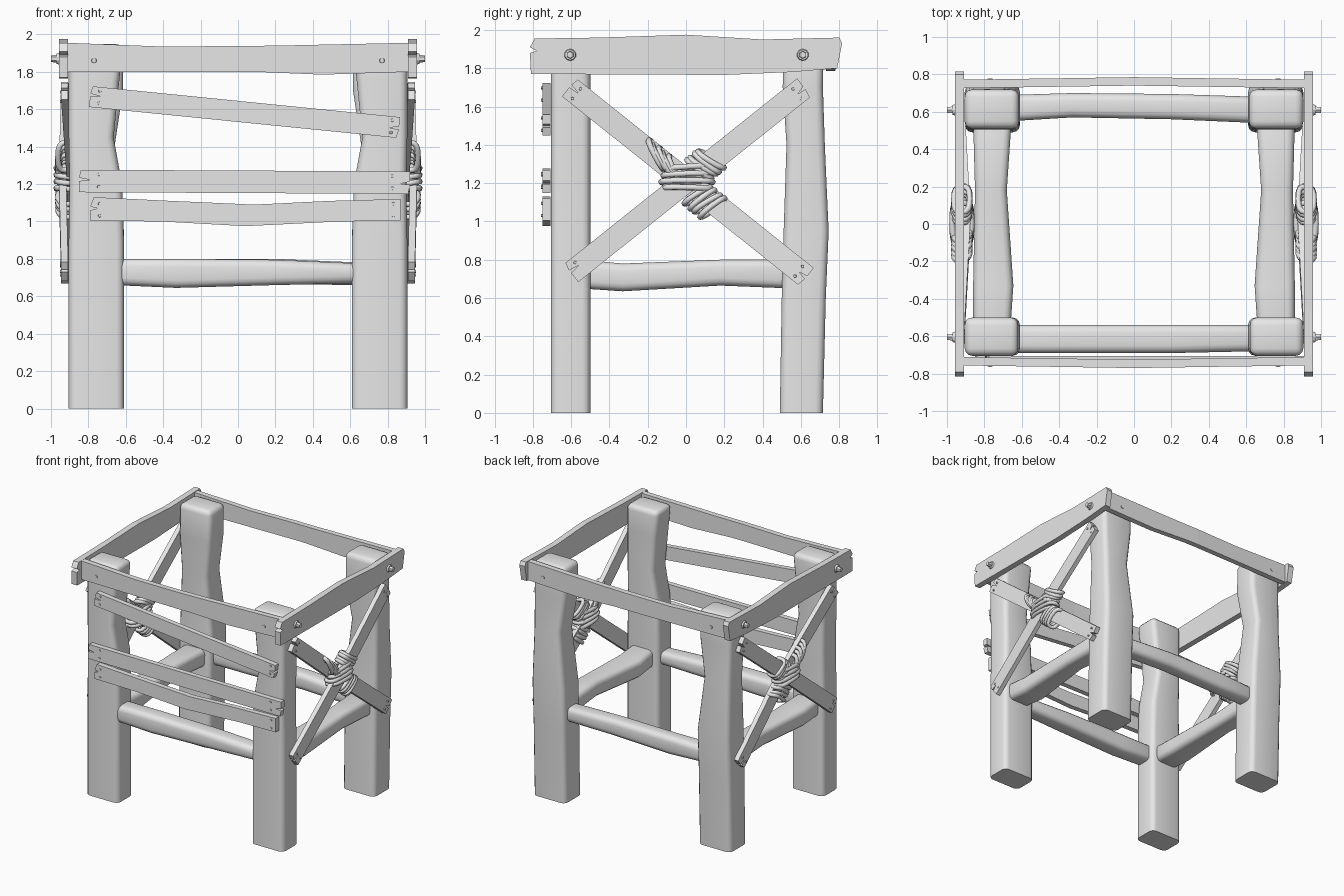
import bpy, bmesh, math
from mathutils import Vector

cube = bpy.data.objects.get("Cube")
if cube:
    bpy.data.objects.remove(cube, do_unlink=True)

GREY = (0.8, 0.8, 0.8, 1)
mat = bpy.data.materials.new("plain grey")
mat.use_nodes = True
mat.diffuse_color = GREY
mat.node_tree.nodes["Principled BSDF"].inputs["Base Color"].default_value = GREY


def finish(bm, name, place, smooth=None):
    """Map local coordinates to the model and make an object."""
    for v in bm.verts:
        v.co = Vector(place(*v.co))
    bmesh.ops.recalc_face_normals(bm, faces=bm.faces)
    me = bpy.data.meshes.new(name)
    bm.to_mesh(me)
    bm.free()
    me.materials.append(mat)
    ob = bpy.data.objects.new(name, me)
    bpy.context.collection.objects.link(ob)
    if smooth:
        bpy.ops.object.select_all(action='DESELECT')
        ob.select_set(True)
        bpy.context.view_layer.objects.active = ob
        bpy.ops.object.shade_smooth_by_angle(angle=math.radians(smooth))


def timber(name, stations, place, bevel=0.04, flat_start=False):
    """Rough-hewn beam: rectangles (w, u0, u1, v0, v1) lofted along w, edges rounded."""
    bm = bmesh.new()
    rings = [[bm.verts.new((u, v, w)) for u, v in ((a, c), (b, c), (b, d), (a, d))]
             for w, a, b, c, d in stations]
    for r, s in zip(rings, rings[1:]):
        for i in range(4):
            j = (i + 1) % 4
            bm.faces.new((r[i], r[j], s[j], s[i]))
    bm.faces.new(rings[0])
    bm.faces.new(rings[-1])
    bmesh.ops.recalc_face_normals(bm, faces=bm.faces)
    start = set(rings[0])
    edges = [e for e in bm.edges if e.calc_face_angle() > 0.8
             and not (flat_start and set(e.verts) <= start)]
    bmesh.ops.bevel(bm, geom=edges, offset=bevel, segments=3, profile=0.5, affect='EDGES')
    finish(bm, name, place, 40)


def plank(name, outline, thick, place, bend=0.0, half=1.0):
    """Board cut from an outline (u, v); the middle can bow by bend."""
    bm = bmesh.new()
    face = bm.faces.new([bm.verts.new((u, v, 0)) for u, v in outline])
    ext = bmesh.ops.extrude_face_region(bm, geom=[face])["geom"]
    for v in ext:
        if isinstance(v, bmesh.types.BMVert):
            v.co.z = thick
    for cut in (-0.4, 0, 0.4):
        bmesh.ops.bisect_plane(bm, geom=bm.verts[:] + bm.edges[:] + bm.faces[:],
                               plane_co=(cut * half, 0, 0), plane_no=(1, 0, 0))
    for v in bm.verts:
        v.co.z += bend * max(0, 1 - abs(v.co.x) / half)
    finish(bm, name, place)


def split_ends(L, w):
    """Straight slat outline with a splintered notch at each end."""
    return [(-L, -w), (L - .01, -w), (L, -w * .2), (L - .05, -w * .1), (L, w * .1),
            (L, w), (-L + .01, w), (-L, w * .3), (-L + .06, w * .1), (-L, 0)]


def peg(name, centre, axis, r, depth, sides=6):
    """Nail or bolt head along the x or y axis."""
    bm = bmesh.new()
    bmesh.ops.create_cone(bm, cap_ends=True, segments=sides, radius1=r, radius2=r * .85, depth=depth)
    cx, cy, cz = centre
    if axis == 'x':
        s = math.copysign(1, cx)
        finish(bm, name, lambda a, b, c: (cx + s * c, cy + a, cz + b))
    else:
        s = math.copysign(1, cy)
        finish(bm, name, lambda a, b, c: (cx + a, cy + s * c, cz + b))


def strand(name, centre, direction, half, depth, s, lean=0.0):
    """One turn of rope: a flattened loop around the braces in the side plane."""
    cu = bpy.data.curves.new(name, 'CURVE')
    cu.dimensions = '3D'
    cu.bevel_depth = 0.016
    cu.bevel_resolution = 1
    sp = cu.splines.new('POLY')
    n = 16
    sp.points.add(n - 1)
    dy, dz = math.cos(direction), math.sin(direction)
    for i, p in enumerate(sp.points):
        a = 2 * math.pi * i / n
        c, q = math.cos(a), math.sin(a)
        t = half * math.copysign(abs(c) ** 0.7, c)
        x = 0.92 + depth * math.copysign(abs(q) ** 0.7, q)
        k = lean * q
        p.co = (s * x, centre[0] + t * dy - k * dz, centre[1] + t * dz + k * dy, 1)
    sp.use_cyclic_u = True
    cu.materials.append(mat)
    sp.use_smooth = True
    bpy.context.collection.objects.link(bpy.data.objects.new(name, cu))


# Corner posts
front_post = [(0, .61, .905, .5, .705), (.9, .61, .905, .5, .705), (1.2, .62, .9, .5, .705),
              (1.45, .665, .905, .5, .705), (1.75, .635, .905, .5, .705), (1.95, .615, .905, .5, .705)]
back_post = [(0, .61, .905, .49, .715), (.6, .61, .905, .5, .73), (.95, .61, .905, .51, .745),
             (1.4, .66, .9, .525, .725), (1.7, .615, .905, .505, .715), (1.95, .615, .905, .51, .72)]
for s, side in ((1, "left"), (-1, "right")):
    timber(f"front_{side}_post", front_post, lambda u, v, w, s=s: (s * u, -v, w), flat_start=True)
    timber(f"back_{side}_post", back_post, lambda u, v, w, s=s: (s * u, v, w), flat_start=True)

# Stretchers between the posts
timber("front_stretcher", [(-.66, -.69, -.54, .66, .8), (-.33, -.69, -.54, .645, .8),
                           (.2, -.69, -.54, .66, .795), (.66, -.68, -.54, .67, .775)],
       lambda u, v, w: (w, u, v))
timber("back_stretcher", [(-.66, .55, .69, .66, .79), (-.33, .57, .7, .65, .8),
                          (.2, .56, .695, .665, .8), (.66, .54, .68, .66, .78)],
       lambda u, v, w: (w, u, v))
for s, side in ((1, "left"), (-1, "right")):
    timber(f"{side}_stretcher", [(-.55, .66, .86, .65, .8), (-.33, .645, .86, .635, .78),
                                 (.18, .68, .85, .665, .8), (.55, .655, .86, .65, .8)],
           lambda u, v, w, s=s: (s * u, w, v))

# Top rails
side_rail = [(-.81, 1.77), (.2, 1.765), (.55, 1.78), (.79, 1.8), (.815, 1.93), (.8, 1.96),
             (.4, 1.95), (0, 1.975), (-.45, 1.96), (-.79, 1.955), (-.815, 1.91), (-.78, 1.89), (-.815, 1.88)]
cross_rail = [(-.91, 1.8), (.1, 1.8), (.45, 1.785), (.91, 1.8), (.91, 1.955), (.2, 1.94), (-.4, 1.935), (-.91, 1.955)]
for s, side in ((1, "left"), (-1, "right")):
    plank(f"{side}_top_rail", side_rail, .05, lambda u, v, t, s=s: (s * (.908 + t), u, v))
    for y in (-.605, .61):
        peg(f"{side}_bolt_washer", (s * .963, y, 1.87), 'x', .032, .014, 10)
        peg(f"{side}_bolt_head", (s * .98, y, 1.87), 'x', .021, .04)
plank("front_top_rail", cross_rail, .045, lambda u, v, t: (u, -.71 - t, v), bend=.015)
plank("back_top_rail", cross_rail, .045, lambda u, v, t: (u, .725 + t, v), bend=.015)

# Front slats
def slat_place(cx, cz, ang, y=-.707):
    c, q = math.cos(ang), math.sin(ang)
    return lambda u, v, t: (cx + u * c - v * q, y - t, cz + u * q + v * c)

slats = [("upper_slat", split_ends(.83, .056), slat_place(.035, 1.585, -.1)),
         ("middle_slat", split_ends(.885, .06), slat_place(.035, 1.212, -.005)),
         ("lower_slat", [(-.83, -.055), (-.45, -.06), (0, -.085), (.5, -.06), (.83, -.055), (.83, .06),
                         (.45, .05), (.05, .03), (-.4, .05), (-.81, .07), (-.83, .02), (-.79, .01), (-.83, 0)],
          slat_place(.04, 1.06, 0))]
for name, outline, place in slats:
    plank(name, outline, .042, place)
    for u in (-.78, .79):
        for v in (-.03, .035):
            peg(name + "_nail", place(u, v, .044), 'y', .009, .01)
for x in (-.77, .77):
    for y in (-.757, .772):
        peg("rail_nail", (x, y, 1.86), 'y', .016, .014)

# Crossed side braces, nails and rope lashing
braces = [("falling_brace", (-.61, 1.7), (.63, .71), -.035), ("rising_brace", (-.6, .73), (.617, 1.7), .012)]
for s, side in ((1, "left"), (-1, "right")):
    for name, a, b, bend in braces:
        ang = math.atan2(b[1] - a[1], b[0] - a[0])
        L = math.dist(a, b) / 2
        cy, cz = (a[0] + b[0]) / 2, (a[1] + b[1]) / 2

        def place(u, v, t, s=s, c=math.cos(ang), q=math.sin(ang), cy=cy, cz=cz):
            return (s * (.908 + t), cy + u * c - v * q, cz + u * q + v * c)
        plank(f"{side}_{name}", split_ends(L, .06), .038, place, bend, L)
        for u in (-L + .05, L - .05):
            for v in (-.035, .03):
                peg(f"{side}_brace_nail", place(u, v, .04), 'x', .009, .01)
    for i in range(4):
        strand(f"{side}_centre_rope", (.005, 1.17 + i * .036), .03 * (i - 1), .135 - .012 * abs(i - 1), .052, s, .008)
    # Arms: start position, step along the arm, rope angle, turns, half length
    arms = [((-.05, 1.265), (-.026, .021), 2.05, 5, .085),
            ((.07, 1.275), (.02, .016), -.65 + math.pi, 4, .08),
            ((.06, 1.135), (.026, -.021), .55, 4, .08)]
    for start, step, ang, turns, half in arms:
        for i in range(turns):
            strand(f"{side}_arm_rope", (start[0] + step[0] * i, start[1] + step[1] * i),
                   ang + .1 * (i % 2), half, .042, s, .01)
